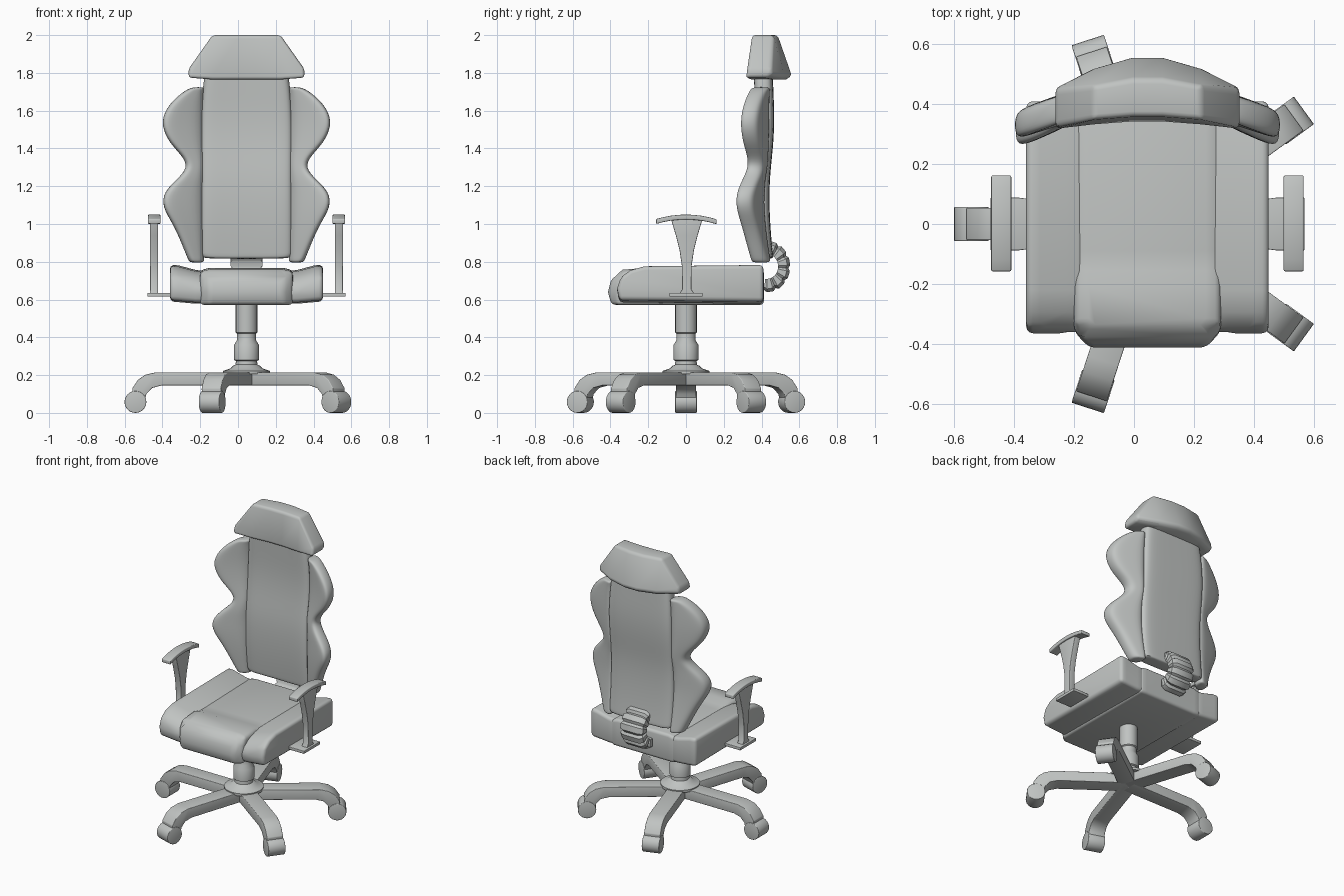
import bpy, bmesh, math
from mathutils import Matrix

if "Cube" in bpy.data.objects:
    bpy.data.objects.remove(bpy.data.objects["Cube"])

CX = 0.045  # the chair's own symmetry plane
grey = bpy.data.materials.new("light grey")
grey.diffuse_color = (0.53, 0.55, 0.54, 1)
grey.use_nodes = True
grey.node_tree.nodes["Principled BSDF"].inputs["Base Color"].default_value = grey.diffuse_color


def finish(name, bm, bevel=0, subsurf=0, mirror=False):
    bmesh.ops.recalc_face_normals(bm, faces=bm.faces)
    me = bpy.data.meshes.new(name)
    bm.to_mesh(me)
    bm.free()
    me.materials.append(grey)
    ob = bpy.data.objects.new(name, me)
    bpy.context.collection.objects.link(ob)
    ob.location.x = CX
    if bevel:
        m = ob.modifiers.new("bevel", 'BEVEL')
        m.width, m.segments, m.limit_method = bevel, 3, 'ANGLE'
        m.angle_limit = math.radians(35)
    if subsurf:
        m = ob.modifiers.new("subsurf", 'SUBSURF')
        m.levels = m.render_levels = subsurf
    if mirror:
        ob.modifiers.new("mirror", 'MIRROR')
    bpy.ops.object.select_all(action='DESELECT')
    ob.select_set(True)
    bpy.context.view_layer.objects.active = ob
    bpy.ops.object.convert(target='MESH')
    bpy.ops.object.shade_smooth_by_angle(angle=math.radians(38))
    return ob


def add_loft(bm, sections):
    """Skin equal-length closed loops and cap both ends."""
    rings = [[bm.verts.new(p) for p in s] for s in sections]
    n = len(rings[0])
    for a, b in zip(rings, rings[1:]):
        for i in range(n):
            j = (i + 1) % n
            bm.faces.new((a[i], a[j], b[j], b[i]))
    bm.faces.new(rings[0])
    bm.faces.new(rings[-1])


def loft(name, sections, **kw):
    bm = bmesh.new()
    add_loft(bm, sections)
    return finish(name, bm, **kw)


def rect(x0, x1, y0, y1, z):
    return [(x0, y0, z), (x1, y0, z), (x1, y1, z), (x0, y1, z)]


def interp(table, t):
    for (a, va), (b, vb) in zip(table, table[1:]):
        if t <= b:
            return va + (vb - va) * max(0, t - a) / (b - a)
    return table[-1][1]


# five-armed base with caster wheels
arm = [(0, .215), (.48, .215), (.535, .202), (.575, .175), (.605, .13), (.60, .06),
       (.54, .06), (.53, .10), (.50, .132), (.45, .145), (0, .145)]
for k in range(5):
    rot = Matrix.Rotation(math.radians(180 + 72 * k), 4, 'Z')
    ob = loft(f"base_arm_{k+1}", [[rot @ Matrix.Translation((r, s, z)) @ Matrix.Identity(4).to_translation()
              for r, z in arm] for s in (-.054, .054)], bevel=.004)
    bm = bmesh.new()
    bmesh.ops.create_cone(bm, cap_ends=True, segments=24, radius1=.058, radius2=.058, depth=.114,
                          matrix=rot @ Matrix.Translation((.588, 0, .058)) @ Matrix.Rotation(math.pi / 2, 4, 'X'))
    finish(f"caster_{k+1}", bm, bevel=.004)

# turned gas-lift column with flange
prof = [(.125, .205), (.125, .222), (.085, .235), (.07, .25), (.058, .255), (.056, .275), (.066, .28),
        (.066, .36), (.05, .385), (.05, .42), (.057, .425), (.057, .59)]
loft("column", [[(r * math.cos(a), r * math.sin(a), z)
                 for a in [math.tau * i / 28 for i in range(28)]] for r, z in prof])

# seat centre cushion, its front corners drawn back
mid = [(-.395, .572), (-.413, .64), (-.395, .71), (-.335, .758), (-.21, .768), (-.155, .752),
       (-.09, .752), (.412, .762), (.412, .572)]
loft("seat_cushion", [[(u, max(y, -.36) if abs(u) > .2 else y, z - (.012 if abs(u) > .2 and z > .7 else 0))
                       for y, z in mid] for u in (-.245, -.195, .195, .245)], bevel=.02)

# seat side bolsters, rising outwards
side = [(-.352, .597), (-.365, .66), (-.345, .72), (-.295, .757), (-.22, .778), (.41, .785), (.41, .59)]
loft("seat_bolster", [[(u, y, z - d if z > .7 else z - e) for y, z in side]
                      for u, d, e in ((.21, .035, .012), (.27, .028, .012), (.36, .004, .004), (.405, 0, 0))],
     bevel=.022, mirror=True)

# backrest: spine gives the rear y at each height
SPINE = [(.8, .462), (.9, .45), (1.05, .437), (1.25, .44), (1.4, .458), (1.55, .466), (1.8, .456)]
panel = []
for z, w in ((.815, .24), (.83, .245), (.95, .245), (1.1, .245), (1.25, .243), (1.4, .245),
             (1.55, .245), (1.7, .235), (1.77, .225), (1.8, .22)):
    b = interp(SPINE, z)
    f = b - .1
    panel.append([(-w, f + .02, z), (-w + .03, f, z), (-.1, f + .005, z), (.1, f + .005, z), (w - .03, f, z),
                  (w, f + .02, z), (w, b - .02, z), (w - .03, b, z), (.1, b + .003, z), (-.1, b + .003, z),
                  (-w + .03, b, z), (-w, b - .02, z)])
loft("backrest_panel", panel, subsurf=2)

# backrest wings, two lobes each side, swept forward
wing = []
for z, w in ((.795, .295), (.81, .305), (.9, .34), (1.0, .385), (1.09, .442), (1.17, .435), (1.24, .36),
             (1.3, .305), (1.36, .335), (1.43, .405), (1.52, .447), (1.6, .43), (1.67, .37),
             (1.71, .315), (1.725, .28)):
    s = interp(SPINE, z)
    F = lambda u: s - .09 - .45 * (u - .22)
    B = lambda u: s - .005 - .36 * (u - .22)
    i, m, o = .222, (.222 + w) / 2, w - .018
    wing.append([(i, F(i), z), (m, F(m), z), (o, F(o), z), (w + .005, F(w) + .025, z),
                 (w + .005, B(w) - .02, z), (o, B(o), z), (m, B(m), z), (i, B(i), z)])
loft("backrest_wing", wing, subsurf=2, mirror=True)

# headrest: wedge bowed around the head
head = []
for u in (-.307, -.18, -.05, .05, .18, .307):
    a = abs(u)
    f = .342 - .03 * (a / .305) ** 2
    zt = 2.0 if a < .2 else 1.82
    fb = interp([(.05, .56), (.18, .522), (.307, .46)], a)
    ft = interp([(.05, .485), (.18, .462), (.307, .448)], a)
    zb = 1.765 if a < .2 else 1.775
    head.append([(u, f, zb), (u, f + .018, zt), (u, ft, zt), (u, fb, zb + .02), (u, fb - .03, zb)])
loft("headrest", head, bevel=.024)

# segmented curved bracket joining seat and backrest
for k in range(6):
    a0 = math.radians(-98 + 31 * k)
    secs = []
    for t, g in ((0, -.008), (.25, .003), (.75, .003), (1, -.008)):
        a = a0 + math.radians(33) * t
        h = .083 + g
        secs.append([(x, .428 + r * math.cos(a), .775 + r * 1.1 * math.sin(a))
                     for x, r in ((-h, .06), (-h, .105 + g), (-h + .025, .121 + g),
                                  (h - .025, .121 + g), (h, .105 + g), (h, .06))])
    loft(f"bracket_segment_{k+1}", secs)

# armrests: foot plate, flared post, arched pad
loft("armrest_foot", [[(x, y, z) for x, y in ((.33, -.075), (.43, -.088), (.525, -.088),
                      (.525, .088), (.43, .088), (.33, .075))] for z in (.615, .635)],
     bevel=.003, mirror=True)
loft("armrest_post", [rect(.468, .511, .004 - w, .004 + w, z) for z, w in
                      ((.63, .04), (.655, .024), (.78, .026), (.86, .038), (.94, .058), (1.035, .086))],
     bevel=.004, mirror=True)
pad = []
for k in range(9):
    y = -.158 + .32 * k / 8
    z = 1.05 - .95 * y * y
    pad.append([(.455, y, z - .026), (.522, y, z - .026), (.522, y, z), (.455, y, z)])
loft("armrest_pad", pad, bevel=.005, mirror=True)
